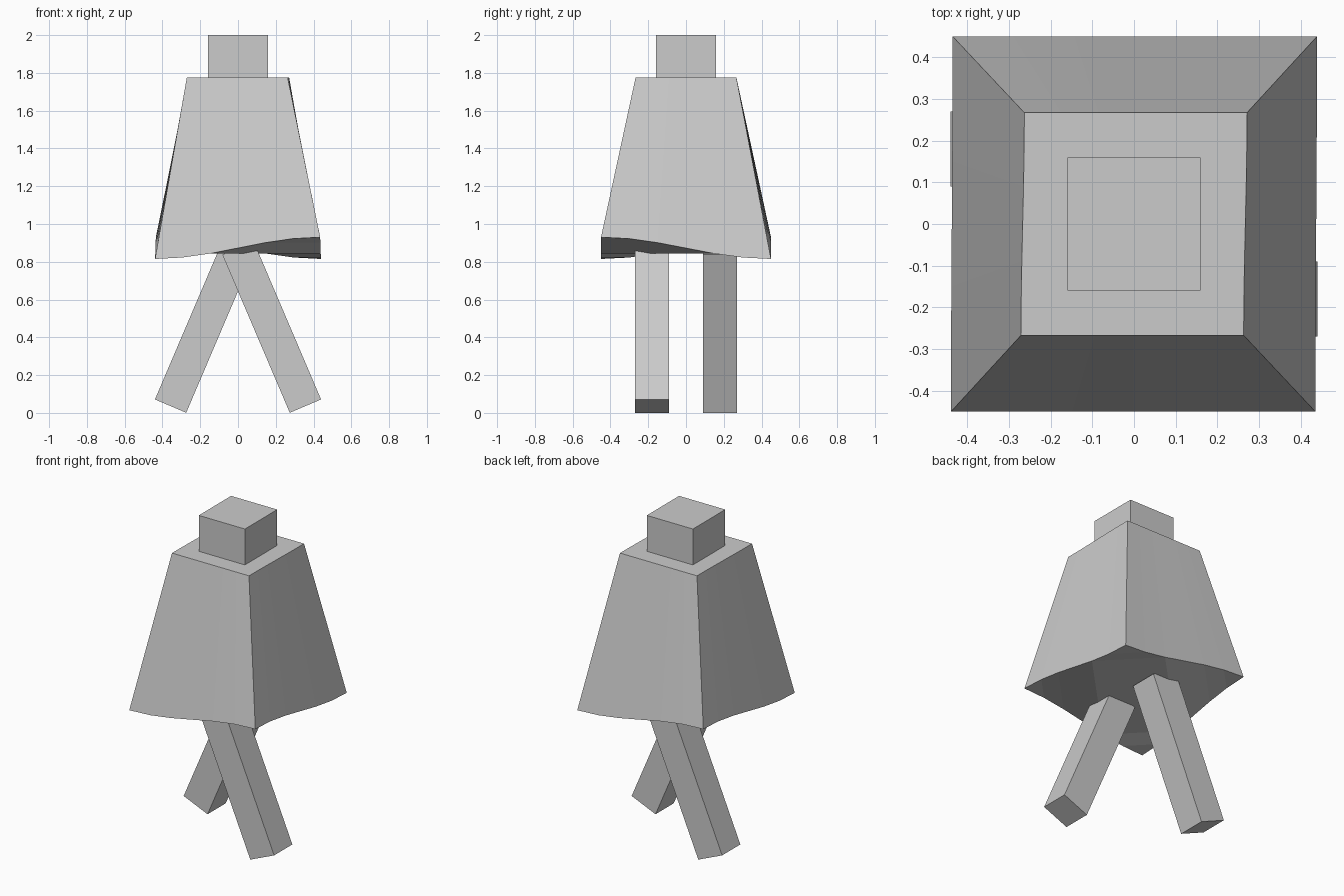
import bpy, bmesh, math
from mathutils import Matrix, Vector

if "Cube" in bpy.data.objects:
    bpy.data.objects.remove(bpy.data.objects["Cube"])


def finish(bm, name):
    bmesh.ops.recalc_face_normals(bm, faces=bm.faces)
    mesh = bpy.data.meshes.new(name)
    bm.to_mesh(mesh)
    bm.free()
    ob = bpy.data.objects.new(name, mesh)
    bpy.context.collection.objects.link(ob)


def box(name, size, centre, pivot=Matrix()):
    bm = bmesh.new()
    m = pivot @ Matrix.Translation(centre) @ Matrix.Diagonal((*size, 1))
    bmesh.ops.create_cube(bm, size=1, matrix=m)
    finish(bm, name)


# Head
box("head", (0.32, 0.32, 0.23), (0, 0, 1.885))

# Legs: swung out in opposite directions from a shared hip height
LEG = 0.91
for name, s in (("right_leg", 1), ("left_leg", -1)):
    hip = Matrix.Translation((0, -0.18 * s, 0.873)) @ Matrix.Rotation(-s * math.radians(23.1), 4, 'Y')
    box(name, (0.18, 0.18, LEG), (0, 0, -LEG / 2), hip)

# Coat: flared square body with a wavy hem, N segments per side
N = 6
bm = bmesh.new()
T = [2 * i / N - 1 for i in range(N)]
ring = ([(t, -1) for t in T] + [(1, t) for t in T]
        + [(-t, 1) for t in T] + [(-1, -t) for t in T])
top, hem = [], []
for u, v in ring:
    shift = 0.004 * math.sin(v * math.pi / 2)
    top.append(bm.verts.new((0.267 * u + shift, 0.267 * v, 1.775)))
    wave = -0.0575 * math.sin(u * v * math.pi / 2)
    hem.append(bm.verts.new((0.437 * u + shift / 2, 0.45 * v, 0.8725 + wave)))
R = len(ring)
for i in range(R):
    j = (i + 1) % R
    bm.faces.new((hem[i], hem[j], top[j], top[i]))
bm.faces.new(top)


# Underside: flat middle, bands running down to low corners and up to high ones
def bands(corner, count):
    for k in range(count):
        loop = [hem[(corner + d) % R] for d in (k, k + 1, -k - 1, -k)]
        bm.faces.new(list(dict.fromkeys(loop)))


for low in (0, 2 * N):
    bands(low, N // 3)
    bands(low + N, N - N // 3)
k = N // 3
bm.faces.new([hem[i % R] for i in (k, 2 * N - k, 2 * N + k, 4 * N - k)])
finish(bm, "coat")
